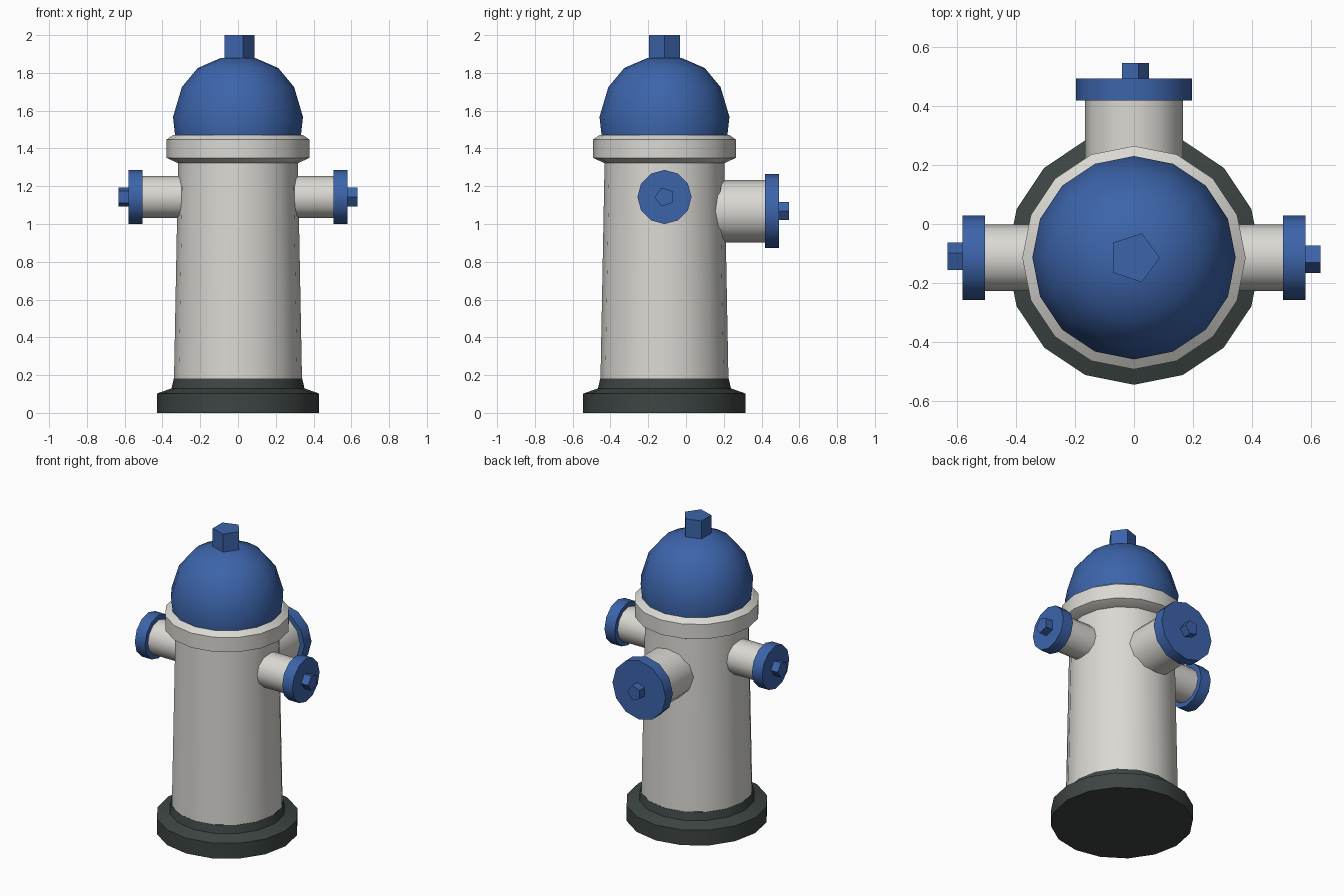
import bpy, bmesh, math
from mathutils import Matrix, Vector

if "Cube" in bpy.data.objects:
    bpy.data.objects.remove(bpy.data.objects["Cube"])

CY = -0.114  # y of the main axis


def material(name, rgb):
    m = bpy.data.materials.new(name)
    m.diffuse_color = (*rgb, 1)
    m.use_nodes = True
    m.node_tree.nodes["Principled BSDF"].inputs["Base Color"].default_value = m.diffuse_color
    return m


BLUE = material("blue_paint", (0.045, 0.127, 0.402))
PALE = material("pale_grey_paint", (0.70, 0.69, 0.65))
DARK = material("dark_base_paint", (0.046, 0.059, 0.056))


def lathe(name, profile, sides, mat, origin=(0, CY, 0), axis=(0, 0, 1), start=(1, 0, 0)):
    """Turn (radius, height) points around an axis; first corner lies along start."""
    u, w, o = Vector(start), Vector(axis), Vector(origin)
    v = w.cross(u)
    bm = bmesh.new()
    rings = []
    for r, h in profile:
        ring = []
        for i in range(sides):
            a = math.tau * i / sides
            ring.append(bm.verts.new(o + u * (r * math.cos(a)) + v * (r * math.sin(a)) + w * h))
        rings.append(ring)
    for a, b in zip(rings, rings[1:]):
        for i in range(sides):
            j = (i + 1) % sides
            bm.faces.new((a[i], a[j], b[j], b[i]))
    bm.faces.new(rings[0][::-1])
    bm.faces.new(rings[-1])
    me = bpy.data.meshes.new(name)
    bm.to_mesh(me)
    bm.free()
    me.materials.append(mat)
    ob = bpy.data.objects.new(name, me)
    bpy.context.collection.objects.link(ob)
    bpy.ops.object.select_all(action='DESELECT')
    ob.select_set(True)
    bpy.context.view_layer.objects.active = ob
    bpy.ops.object.shade_smooth_by_angle(angle=math.radians(35))
    return ob


# Main column
lathe("base", [(0.43, 0), (0.43, 0.102), (0.352, 0.13), (0.34, 0.182)], 16, DARK)
lathe("barrel", [(0.339, 0.17), (0.317, 1.33)], 16, PALE)
lathe("collar", [(0.317, 1.322), (0.378, 1.35), (0.378, 1.447), (0.342, 1.472)], 16, PALE)
lathe("dome", [(0.332, 1.46), (0.344, 1.567), (0.297, 1.725), (0.213, 1.826), (0.088, 1.88)], 16, BLUE)
lathe("top_nut", [(0.087, 1.85), (0.087, 2.0)], 5, BLUE)


def outlet(name, origin, axis, start, r_pipe, r_cap, r_nut, stops):
    """Pipe, cap and five-sided nut, laid out along one axis."""
    root, cap, cap_end, nut_end = stops
    args = (origin, axis, start)
    lathe(name + "_pipe", [(r_pipe, root), (r_pipe, cap + 0.01)], 12, PALE, *args)
    lathe(name + "_cap", [(r_cap, cap), (r_cap, cap_end)], 12, BLUE, *args)
    lathe(name + "_nut", [(r_nut, cap_end - 0.02), (r_nut, nut_end)], 5, BLUE, *args)


# Two small side outlets and one large rear outlet
for side, s in (("right", 1), ("left", -1)):
    outlet(side + "_outlet", (0, CY, 1.143), (s, 0, 0), (0, -s, 0),
           0.112, 0.143, 0.052, (0.22, 0.505, 0.58, 0.632))
outlet("rear_outlet", (0, CY, 1.068), (0, 1, 0), (1, 0, 0),
       0.165, 0.196, 0.05, (0.2, 0.532, 0.607, 0.659))
